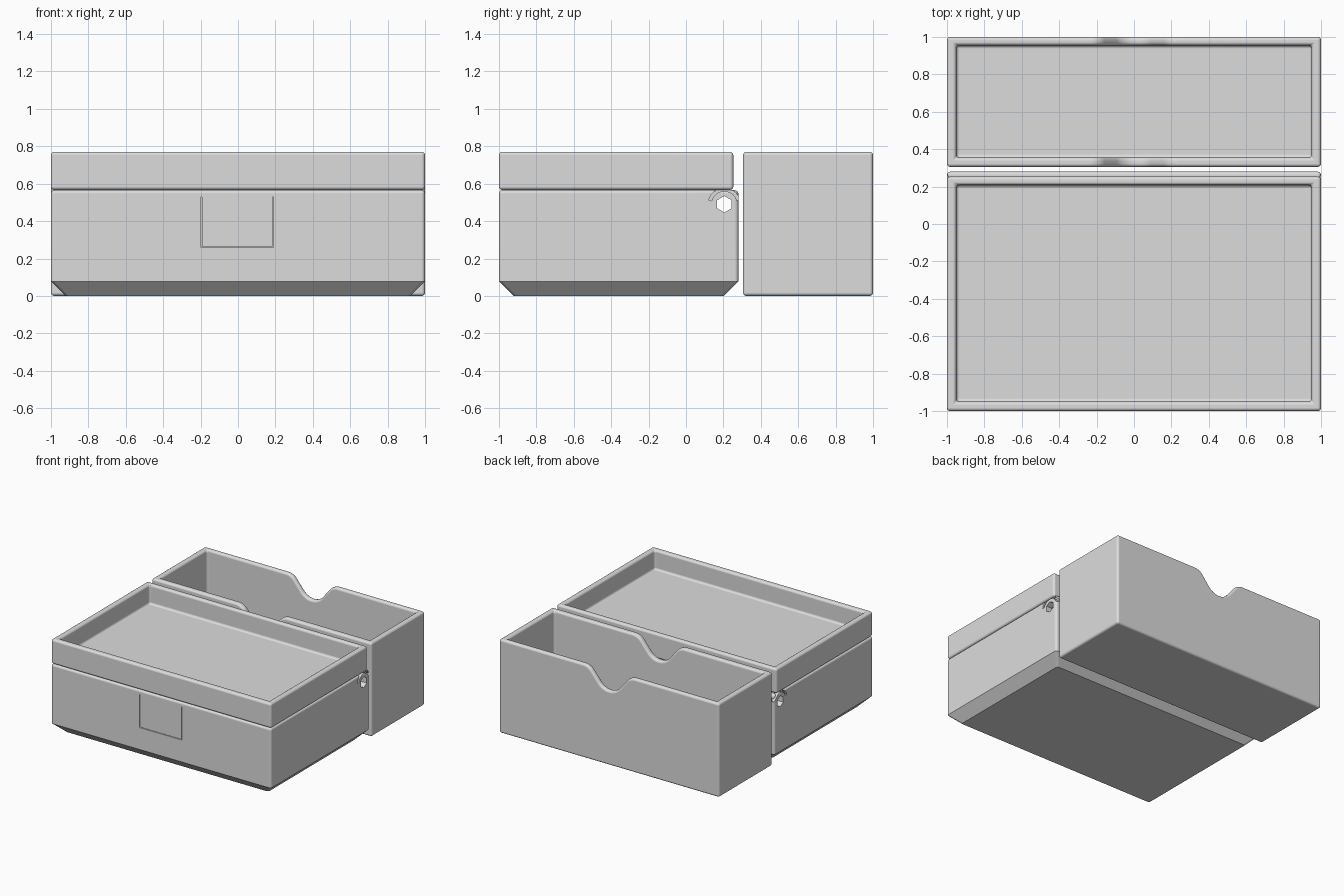
import bpy
import bmesh
import math
from mathutils import Matrix

cube = bpy.data.objects.get("Cube")
if cube:
    bpy.data.objects.remove(cube, do_unlink=True)

# One plain grey for everything
grey = bpy.data.materials.new("light grey plastic")
grey.use_nodes = True
colour = (0.72, 0.72, 0.72, 1)
grey.diffuse_color = colour
grey.node_tree.nodes["Principled BSDF"].inputs["Base Color"].default_value = colour


def finish(bm, name):
    bmesh.ops.recalc_face_normals(bm, faces=bm.faces)
    mesh = bpy.data.meshes.new(name)
    bm.to_mesh(mesh)
    bm.free()
    mesh.materials.append(grey)
    obj = bpy.data.objects.new(name, mesh)
    bpy.context.collection.objects.link(obj)
    return obj


def box(name, x, y, z):
    bm = bmesh.new()
    size = [b - a for a, b in (x, y, z)]
    mid = [(a + b) / 2 for a, b in (x, y, z)]
    bmesh.ops.create_cube(bm, size=1, matrix=Matrix.Translation(mid) @ Matrix.Diagonal((*size, 1)))
    return finish(bm, name)


def prism(name, points, axis, start, end):
    """Extrude a (horizontal, z) outline along the x or y axis."""
    bm = bmesh.new()
    place = (lambda h, z: (start, h, z)) if axis == "x" else (lambda h, z: (h, start, z))
    face = bm.faces.new([bm.verts.new(place(h, z)) for h, z in points])
    moved = bmesh.ops.extrude_face_region(bm, geom=[face])["geom"]
    step = (end - start, 0, 0) if axis == "x" else (0, end - start, 0)
    bmesh.ops.translate(bm, vec=step, verts=[v for v in moved if isinstance(v, bmesh.types.BMVert)])
    return finish(bm, name)


def arc(h, z, radius, first, last, steps):
    angles = [math.radians(first + (last - first) * i / steps) for i in range(steps + 1)]
    return [(h + radius * math.cos(a), z + radius * math.sin(a)) for a in angles]


def activate(obj):
    bpy.ops.object.select_all(action="DESELECT")
    obj.select_set(True)
    bpy.context.view_layer.objects.active = obj


def cut(obj, cutter):
    activate(obj)
    mod = obj.modifiers.new("cut", "BOOLEAN")
    mod.operation = "DIFFERENCE"
    mod.solver = "EXACT"
    mod.object = cutter
    bpy.ops.object.modifier_apply(modifier=mod.name)
    bpy.data.objects.remove(cutter, do_unlink=True)


def soften(obj):
    activate(obj)
    mod = obj.modifiers.new("rounded edges", "BEVEL")
    mod.width = 0.018
    mod.segments = 4
    mod.limit_method = "ANGLE"
    mod.angle_limit = math.radians(50)
    bpy.ops.object.modifier_apply(modifier=mod.name)


def smooth(obj):
    """Smooth the rounded edges while the large faces stay flat."""
    activate(obj)
    bpy.ops.object.shade_smooth_by_angle(angle=math.radians(32))
    mod = obj.modifiers.new("flat large faces", "WEIGHTED_NORMAL")
    mod.keep_sharp = True
    mod.weight = 100
    bpy.ops.object.modifier_apply(modifier=mod.name)


INSIDE = (-0.95, 0.95)

# Lower case: hollow, with a chamfer all round the underside
case = box("lower_case", (-1, 1), (-1, 0.28), (0, 0.565))
bm = bmesh.new()
bm.from_mesh(case.data)
under = [e for e in bm.edges if all(v.co.z < 0.01 for v in e.verts)]
bmesh.ops.bevel(bm, geom=under, offset=0.078, segments=1, affect="EDGES")
bm.to_mesh(case.data)
bm.free()
cut(case, box("case_hollow", INSIDE, (-0.95, 0.23), (0.08, 0.7)))
soften(case)

# Hinge pin hole through both ends, with a curved groove above it
hinge_y, hinge_z = 0.205, 0.49
hexagon = arc(hinge_y, hinge_z, 0.044, 30, 330, 5)
cut(case, prism("pin_hole", hexagon, "x", -1.1, 1.1))
groove = arc(hinge_y, hinge_z, 0.087, 15, 165, 14) + arc(hinge_y, hinge_z, 0.07, 165, 15, 14)
for side in (-1, 1):
    cut(case, prism("hinge_groove", groove, "x", side * 0.97, side * 1.1))

# Fine slits that outline the front latch tab on three sides
left, right, low, high, slit = -0.197, 0.19, 0.258, 0.53, 0.005
slit_depth = (-1.1, -0.985)
cut(case, box("latch_slit_low", (left, right), slit_depth, (low, low + slit)))
for edge in (left, right - slit):
    cut(case, box("latch_slit_side", (edge, edge + slit), slit_depth, (low, high)))
smooth(case)

# Lid, recessed on top to form a shallow tray
lid = box("tray_lid", (-1, 1), (-1, 0.253), (0.567, 0.77))
cut(lid, box("tray_recess", INSIDE, (-0.95, 0.208), (0.612, 0.9)))
soften(lid)
smooth(lid)

# Rear bin
rear_bin = box("rear_bin", (-1, 1), (0.305, 1), (0, 0.77))
cut(rear_bin, box("bin_hollow", INSIDE, (0.355, 0.955), (0.045, 0.9)))

# Rounded finger notch across the bin's front and back walls:
# a round bottom joined by straight slopes to rounded shoulders
reach, drop, shoulder, bottom = 0.235, 0.06, 0.1, 0.12
bottom_z = 0.73
shoulder_z = bottom_z - drop
lean = math.atan2(drop, reach) + math.acos((shoulder + bottom) / math.hypot(reach, drop))
lean = math.degrees(lean)
notch = [(-reach, 0.9)]
notch += arc(-reach, shoulder_z, shoulder, 90, lean, 8)
notch += arc(0, bottom_z, bottom, 180 + lean, 360 - lean, 14)
notch += arc(reach, shoulder_z, shoulder, 180 - lean, 90, 8)
notch += [(reach, 0.9)]
cut(rear_bin, prism("finger_notch", notch, "y", 0.2, 1.1))
soften(rear_bin)
smooth(rear_bin)
